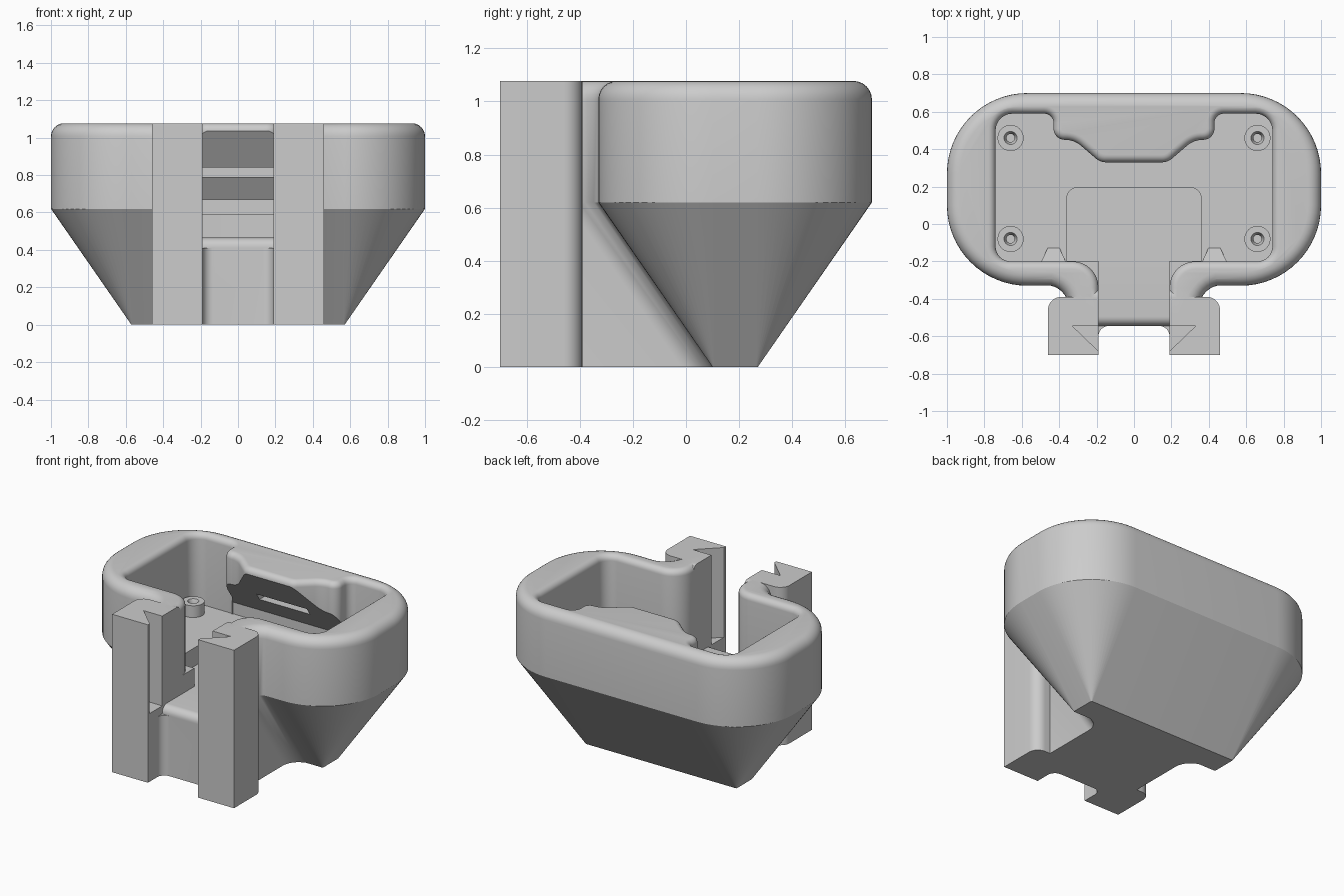
import bpy, bmesh, math
from mathutils import Vector

cube = bpy.data.objects.get("Cube")
if cube:
    bpy.data.objects.remove(cube)

grey = bpy.data.materials.new("plain_grey")
grey.use_nodes = True
COLOUR = (0.604, 0.604, 0.604, 1)
grey.diffuse_color = COLOUR
grey.node_tree.nodes["Principled BSDF"].inputs["Base Color"].default_value = COLOUR

TOP, RIM, FLOOR, CHANNEL = 1.077, 0.62, 0.59, 0.465
GAP = 0.19


def rounded(corners, n=8):
    """Fillet each (x, y, radius) corner of a closed polygon."""
    out = []
    for i, (x, y, r) in enumerate(corners):
        p = Vector((x, y))
        if r == 0:
            out.append(p)
            continue
        a = (Vector(corners[i - 1][:2]) - p).normalized()
        b = (Vector(corners[(i + 1) % len(corners)][:2]) - p).normalized()
        half = a.angle(b) / 2
        centre = p + (a + b).normalized() * (r / math.sin(half))
        start = p + a * (r / math.tan(half)) - centre
        sweep = start.angle_signed(p + b * (r / math.tan(half)) - centre)
        for k in range(n + 1):
            t = -sweep * k / n
            c, s = math.cos(t), math.sin(t)
            out.append(centre + Vector((c * start.x - s * start.y, s * start.x + c * start.y)))
    return out


def mirrored(half):
    """Close a right-hand half outline across x = 0."""
    return half + [(-x, *rest) for x, *rest in reversed(half)]


def offset(pts, d):
    """Move a counter-clockwise outline outward by d."""
    out = []
    for i, p in enumerate(pts):
        a = (p - pts[i - 1]).normalized()
        b = (pts[(i + 1) % len(pts)] - p).normalized()
        na, nb = Vector((a.y, -a.x)), Vector((b.y, -b.x))
        out.append(p + (na + nb) * (d / max(0.3, 1 + na.dot(nb))))
    return out


def make(name, bm):
    bmesh.ops.recalc_face_normals(bm, faces=bm.faces)
    mesh = bpy.data.meshes.new(name)
    bm.to_mesh(mesh)
    bm.free()
    mesh.materials.append(grey)
    ob = bpy.data.objects.new(name, mesh)
    bpy.context.collection.objects.link(ob)
    return ob


def loft(name, sections, place=lambda p, h: (p.x, p.y, h)):
    """Skin a stack of (outline, height) sections with capped ends."""
    bm = bmesh.new()
    rings = [[bm.verts.new(place(p, h)) for p in pts] for pts, h in sections]
    for low, high in zip(rings, rings[1:]):
        for i in range(len(low)):
            bm.faces.new((low[i - 1], low[i], high[i], high[i - 1]))
    bm.faces.new(rings[0])
    bm.faces.new(rings[-1])
    return make(name, bm)


def side_prism(name, corners, half_width):
    """Extrude a (y, z) profile along x."""
    pts = rounded(corners)
    return loft(name, [(pts, -half_width), (pts, half_width)], lambda p, h: (h, p.x, p.y))


def prism(name, corners, z0, z1):
    pts = rounded(corners)
    return loft(name, [(pts, z0), (pts, z1)])


def combine(target, tool, operation="DIFFERENCE"):
    mod = target.modifiers.new("join", "BOOLEAN")
    mod.operation, mod.solver, mod.object = operation, "EXACT", tool
    mod.use_self = True
    bpy.context.view_layer.objects.active = target
    bpy.ops.object.modifier_apply(modifier=mod.name)
    bpy.data.objects.remove(tool)


def smooth(ob):
    bpy.ops.object.select_all(action="DESELECT")
    ob.select_set(True)
    bpy.context.view_layer.objects.active = ob
    bpy.ops.object.shade_smooth_by_angle(angle=math.radians(30))


def quarter(r, steps=6):
    """(inset, drop) pairs of a rounded edge, bottom to top."""
    for k in range(steps + 1):
        t = math.pi / 2 * k / steps
        yield r * (1 - math.cos(t)), r * (1 - math.sin(t))


# Housing: rounded tub over a tapered base
def tub(spread, inset=0):
    x, y0, y1 = 0.57 + spread - inset, 0.10 - spread + inset, 0.27 + spread - inset
    r = max(spread - inset, 0.006)
    return rounded(mirrored([(x, y0, r), (x, y1, r)]), 16)


housing = loft("housing", [(tub(0), 0), (tub(0.43), RIM)]
               + [(tub(0.43, i), TOP - d) for i, d in quarter(0.07)])


# Neck: flares into the front of the tub
def neck(front, inset=0):
    x, y = 0.35 - inset, front + 0.003 + inset
    return rounded(mirrored([(x, -0.5, 0), (x, y, 0.12 + inset), (0.50, y, 0), (0.50, y + 0.1, 0)]))


combine(housing, loft("neck", [(neck(0.10), 0), (neck(-0.33), RIM)]
                      + [(neck(-0.33, i), TOP - d) for i, d in quarter(0.07)]), "UNION")

# Mounting block, later split into two rails
combine(housing, prism("rails", mirrored([(0.46, -0.70, 0), (0.46, -0.39, 0.07)]), 0, TOP), "UNION")

# Cavity with a rounded lip and a thick back wall
inside = rounded(mirrored([
    (GAP, -0.352, 0), (GAP, -0.20, 0.139), (0.74, -0.20, 0.08), (0.74, 0.59, 0.09),
    (0.43, 0.59, 0.05), (0.43, 0.45, 0.06), (0.32, 0.45, 0.13), (0.18, 0.33, 0.08)]))
lip = [(offset(inside, i), TOP - d) for i, d in quarter(0.04)]
combine(housing, loft("cavity", [(inside, FLOOR)] + lip + [(lip[-1][0], TOP + 0.1)]))

# Sloped underside of the back wall, and its slot
combine(housing, side_prism("slope", [(0.25, FLOOR + 0.0005, 0), (0.589, FLOOR + 0.0005, 0),
                                      (0.589, 0.67, 0), (0.33, 1.037, 0), (0.25, 1.037, 0)], 0.45))
combine(housing, side_prism("slot", [(0.35, 0.79, 0), (0.57, 0.79, 0),
                                     (0.57, 0.84, 0), (0.35, 0.84, 0)], GAP))

# Sunken channel in the floor
combine(housing, prism("channel", mirrored([(0.36, -0.199, 0), (0.36, 0.195, 0.06)]),
                       CHANNEL, FLOOR + 0.1))

# Front gap, with a rounded sill
combine(housing, side_prism("gap", [(-0.8, 0.41, 0), (-0.545, 0.41, 0), (-0.545, CHANNEL, 0.05),
                                    (-0.1, CHANNEL, 0), (-0.1, 1.2, 0), (-0.8, 1.2, 0)], GAP))
combine(housing, prism("recess", mirrored([(GAP, -0.8, 0), (GAP, -0.545, 0.055)]), -0.1, 0.44))

# Dovetail notches inside the rails
for s in (1, -1):
    combine(housing, prism("notch", [(s * 0.17, -0.545, 0), (s * 0.33, -0.545, 0),
                                     (s * GAP, -0.68, 0), (s * 0.17, -0.68, 0)], CHANNEL, 1.2))
smooth(housing)

# Screw posts with countersunk holes
POST = [(0.07, 0.58), (0.07, 0.67), (0.035, 0.67), (0.022, 0.64), (0.022, 0.60), (0, 0.60)]
for side, x in (("left", 0.66), ("right", -0.66)):
    for end, y in (("back", 0.46), ("front", -0.08)):
        bm = bmesh.new()
        verts = [bm.verts.new((r, 0, z)) for r, z in POST]
        edges = [bm.edges.new(pair) for pair in zip(verts, verts[1:])]
        bmesh.ops.spin(bm, geom=verts + edges, cent=(0, 0, 0), axis=(0, 0, 1),
                       angle=math.tau, steps=24, use_duplicate=False)
        bmesh.ops.remove_doubles(bm, verts=bm.verts, dist=0.0005)
        post = make(f"{side}_{end}_post", bm)
        post.location = (x, y, 0)
        smooth(post)

    # Small ramp against the front wall
    cx = math.copysign(0.43, x)
    foot = [Vector((cx + dx, y)) for dx, y in ((-0.07, -0.21), (0.07, -0.21), (0.03, -0.125), (-0.03, -0.125))]
    ridge = [Vector((cx + dx, y)) for dx, y in ((-0.07, -0.21), (0.07, -0.21), (0.065, -0.2), (-0.065, -0.2))]
    loft(f"{side}_ramp", [(foot, FLOOR - 0.005), (ridge, FLOOR + 0.08)])
